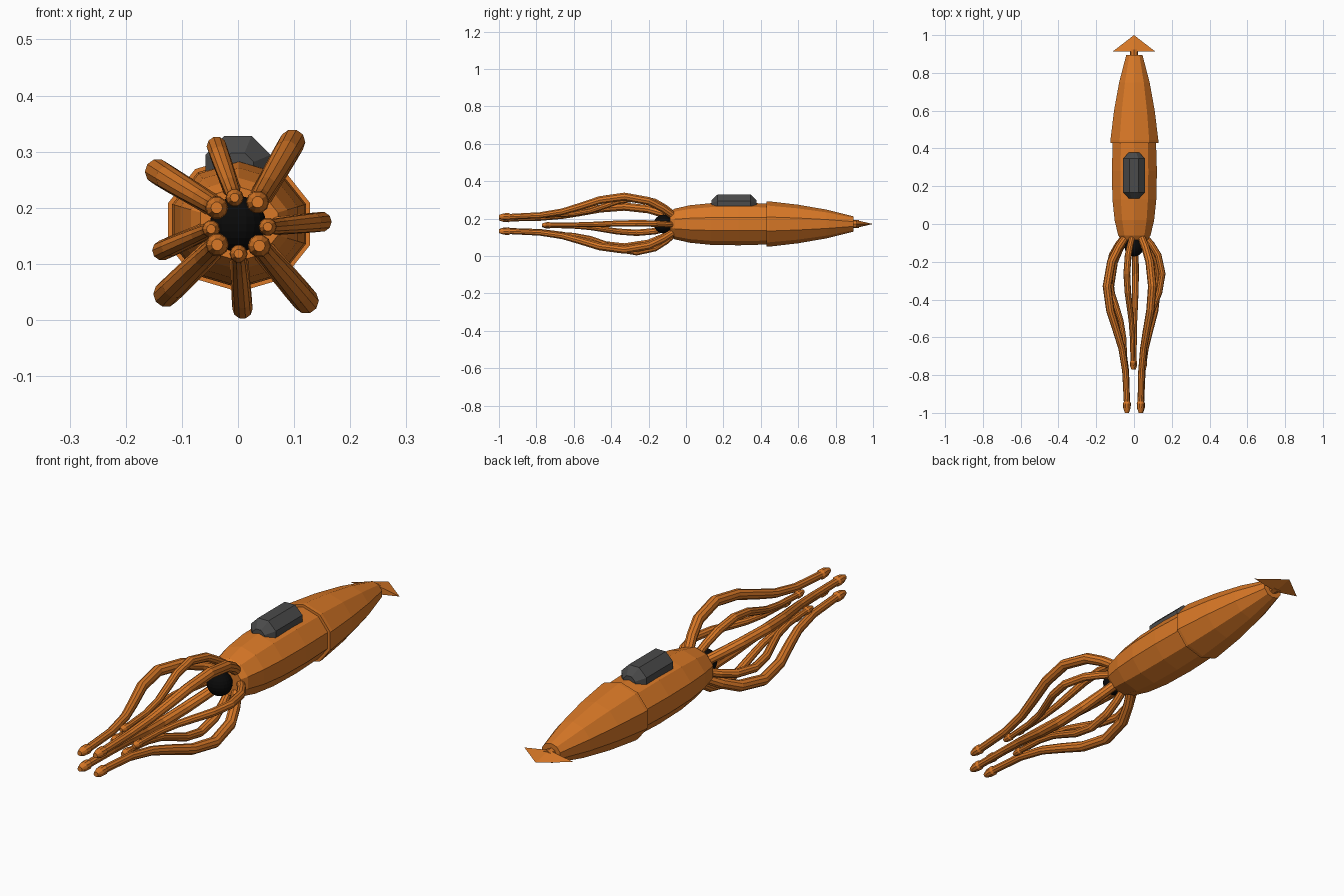
import bpy, bmesh, math
from mathutils import Vector

if "Cube" in bpy.data.objects:
    bpy.data.objects.remove(bpy.data.objects["Cube"])


def material(name, rgb):
    m = bpy.data.materials.new(name)
    m.diffuse_color = (*rgb, 1)
    m.use_nodes = True
    m.node_tree.nodes["Principled BSDF"].inputs["Base Color"].default_value = m.diffuse_color
    return m


ORANGE = material("orange", (0.70, 0.19, 0.02))
GREY = material("dark grey", (0.07, 0.07, 0.07))
BLACK = material("black", (0.003, 0.003, 0.003))
CZ = 0.171  # height of the body axis


def finish(name, bm, mat):
    bmesh.ops.recalc_face_normals(bm, faces=bm.faces)
    me = bpy.data.meshes.new(name)
    bm.to_mesh(me)
    bm.free()
    me.materials.append(mat)
    ob = bpy.data.objects.new(name, me)
    bpy.context.collection.objects.link(ob)
    return ob


def loft(name, stations, sides, mat, phase=0.0):
    """Skin rings (centre, x radius, z radius) set square to the path, capped at both ends."""
    bm = bmesh.new()
    rings = []
    last = len(stations) - 1
    for i, (c, rx, rz) in enumerate(stations):
        t = stations[min(i + 1, last)][0] - stations[max(i - 1, 0)][0]
        if t.length < 1e-6:
            t = Vector((0, 1, 0))
        t.normalize()
        u = Vector((1, 0, 0))
        u = (u - t * u.dot(t)).normalized()
        v = u.cross(t)
        if v.z < 0:
            v = -v
        ring = []
        for k in range(sides):
            a = phase + math.tau * k / sides
            ring.append(bm.verts.new(c + u * rx * math.cos(a) + v * rz * math.sin(a)))
        rings.append(ring)
    for a, b in zip(rings, rings[1:]):
        for k in range(sides):
            n = (k + 1) % sides
            bm.faces.new((a[k], a[n], b[n], b[k]))
    bm.faces.new(rings[0])
    bm.faces.new(rings[-1])
    return finish(name, bm, mat)


def straight(profile, z, wide=1.0, x=0.0):
    return [(Vector((x, y, z)), r * wide, r) for y, r in profile]


# ten-sided head section and the slightly larger rear mantle with its lip
D18 = math.radians(18)
loft("head_body", straight([(-0.085, 0.066), (-0.06, 0.082), (0.02, 0.1), (0.13, 0.111),
                            (0.28, 0.114), (0.45, 0.109)], CZ, 1.1, 0.002), 10, ORANGE, D18)
loft("rear_mantle", straight([(0.43, 0.108), (0.43, 0.121), (0.445, 0.121), (0.6, 0.103),
                              (0.75, 0.077), (0.895, 0.041)], CZ, 1.1, 0.002), 10, ORANGE, D18)

# tail stub and arrow-shaped fin
loft("tail_stub", straight([(0.88, 0.022), (0.925, 0.022)], CZ), 8, ORANGE)
bm = bmesh.new()
base = [bm.verts.new((x, 0.912, CZ + z)) for x, z in ((0.114, 0), (0, 0.02), (-0.114, 0), (0, -0.02))]
tip = bm.verts.new((0, 1.0, CZ))
for k in range(4):
    bm.faces.new((base[k], base[(k + 1) % 4], tip))
bm.faces.new(base)
finish("tail_fin", bm, ORANGE)

# eight-sided chamfered pack on the back
loft("back_pack", straight([(0.136, 0.03), (0.168, 0.063), (0.346, 0.063), (0.378, 0.03)], 0.27),
     8, GREY, math.radians(22.5))

# round black mouth between the tentacles
bm = bmesh.new()
bmesh.ops.create_uvsphere(bm, u_segments=20, v_segments=12, radius=0.05)
for v in bm.verts:
    v.co += Vector((0, -0.122, CZ))
finish("mouth", bm, BLACK)

# tentacles: y position, outward bulge weight, thickness factor
PATH = [(-0.06, 0.0, 0.9), (-0.125, 0.42, 0.95), (-0.2, 0.78, 1.0), (-0.33, 1.0, 1.0),
        (-0.46, 0.83, 0.95), (-0.57, 0.5, 0.88), (-0.66, 0.25, 0.8), (-0.78, 0.07, 0.75),
        (-0.94, 0.0, 0.7), (-0.95, 0.0, 0.9), (-0.975, 0.0, 0.82), (-1.0, 0.0, 0.45)]
# name, tip (x, z), bulge (x, z), is long
ARMS = [
    ("upper_left", (-0.038, 0.2), (-0.143, 0.264), True),
    ("top", (-0.006, 0.218), (-0.038, 0.309), False),
    ("upper_right", (0.035, 0.21), (0.097, 0.317), True),
    ("right", (0.053, 0.166), (0.149, 0.175), False),
    ("lower_right", (0.038, 0.132), (0.121, 0.034), True),
    ("bottom", (0.001, 0.118), (0.008, 0.02), False),
    ("lower_left", (-0.037, 0.134), (-0.128, 0.046), True),
    ("left", (-0.048, 0.162), (-0.135, 0.124), False),
]
for name, (tx, tz), (bx, bz), is_long in ARMS:
    radius = 0.023 if is_long else 0.018
    stretch = 1.0 if is_long else 0.755
    st = []
    for y, w, f in PATH:
        pos = Vector((tx + (bx - tx) * w, -0.06 + (y + 0.06) * stretch, tz + (bz - tz) * w))
        st.append((pos, radius * f, radius * f))
    loft("tentacle_" + name, st, 10, ORANGE)
